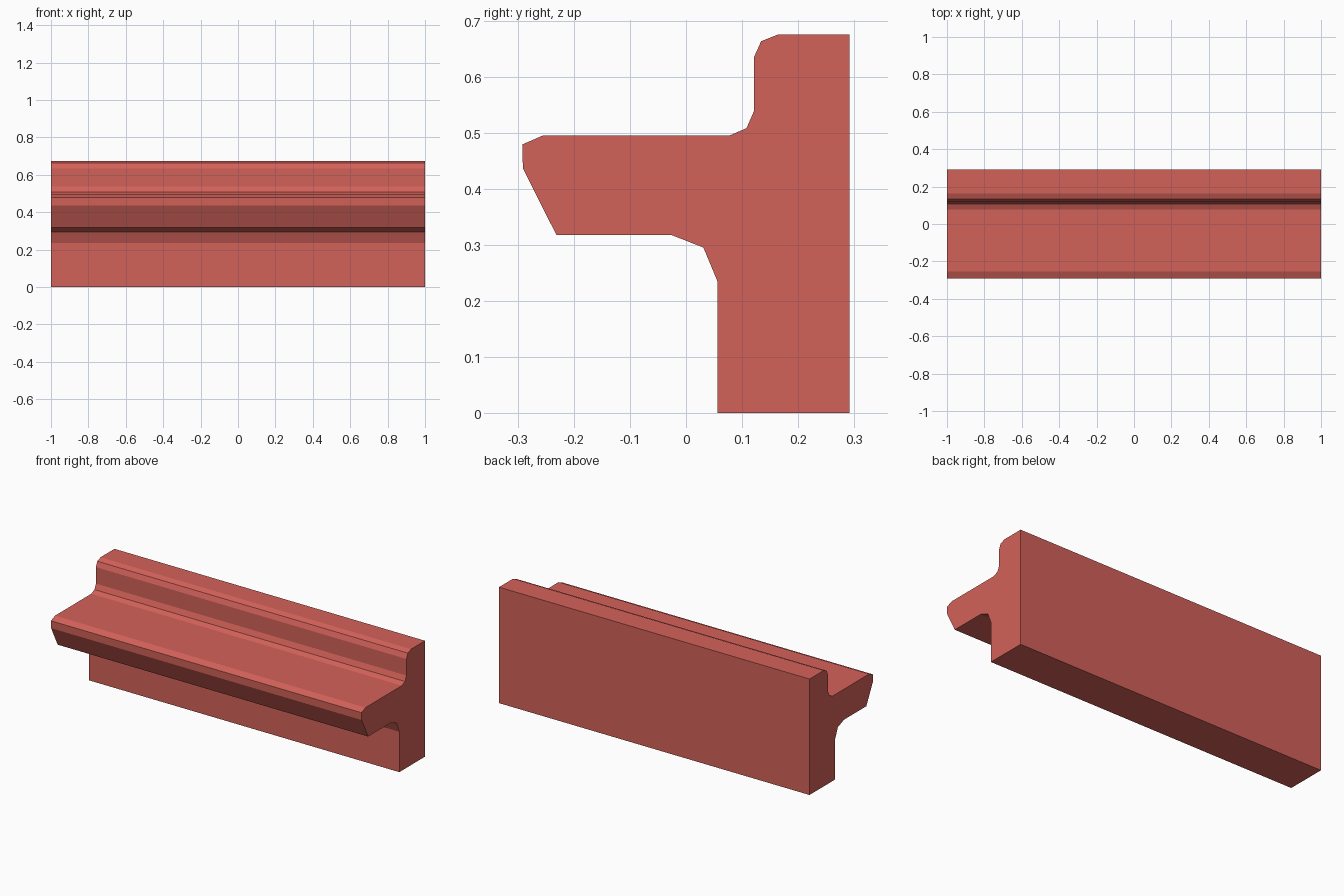
import bpy
import bmesh

if "Cube" in bpy.data.objects:
    bpy.data.objects.remove(bpy.data.objects["Cube"], do_unlink=True)

HALF_LENGTH = 1.0

# Flat terracotta colour
red = bpy.data.materials.new("terracotta_red")
red.use_nodes = True
colour = (0.65, 0.12, 0.10, 1.0)
red.diffuse_color = colour
red.node_tree.nodes["Principled BSDF"].inputs["Base Color"].default_value = colour

# Cross-section (y, z)
wall_foot = [(0.292, 0.0), (0.292, 0.675)]
top_lip = [(0.164, 0.675), (0.134, 0.663), (0.121, 0.634)]
upper_cove = [(0.121, 0.538), (0.108, 0.508), (0.078, 0.495)]
ledge_nose = [(-0.255, 0.495), (-0.292, 0.479), (-0.291, 0.436), (-0.231, 0.317)]
lower_cove = [(-0.025, 0.317), (0.031, 0.295), (0.056, 0.235)]
front_foot = [(0.056, 0.0)]
profile = wall_foot + top_lip + upper_cove + ledge_nose + lower_cove + front_foot


def extrude_profile(name, points, half, material):
    """Sweep a closed side profile along x with flat end caps."""
    bm = bmesh.new()
    cap = bm.faces.new([bm.verts.new((-half, y, z)) for y, z in points])
    swept = bmesh.ops.extrude_face_region(bm, geom=[cap], use_keep_orig=True)
    moved = [v for v in swept["geom"] if isinstance(v, bmesh.types.BMVert)]
    bmesh.ops.translate(bm, verts=moved, vec=(2 * half, 0, 0))
    bmesh.ops.recalc_face_normals(bm, faces=bm.faces)
    mesh = bpy.data.meshes.new(name)
    bm.to_mesh(mesh)
    bm.free()
    mesh.materials.append(material)
    obj = bpy.data.objects.new(name, mesh)
    bpy.context.collection.objects.link(obj)
    return obj


# Wall with projecting ledge
extrude_profile("ledge_moulding", profile, HALF_LENGTH, red)
